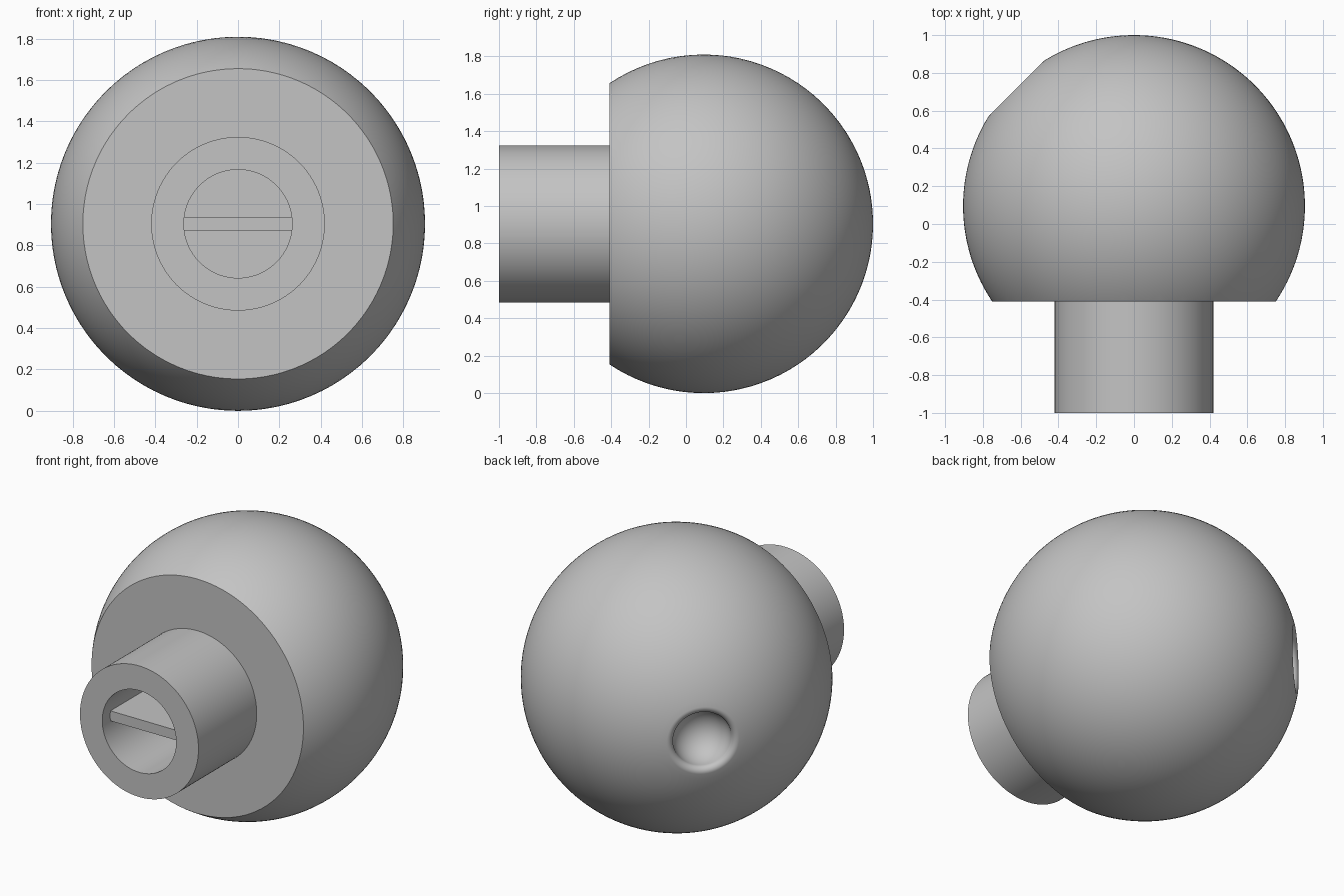
import bpy
import bmesh
from math import sin, cos, pi, asin
from mathutils import Vector, Matrix

cube = bpy.data.objects.get("Cube")
if cube:
    bpy.data.objects.remove(cube, do_unlink=True)

R = 0.905                        # ball radius
CENTRE = Vector((0, 0.095, R))
FACE_Y = -0.41                   # flat front face of the ball
SEGMENTS = 128

grey = bpy.data.materials.new("plain grey")
grey.use_nodes = True
grey.diffuse_color = (0.55, 0.55, 0.55, 1)
grey.node_tree.nodes["Principled BSDF"].inputs["Base Color"].default_value = (0.55, 0.55, 0.55, 1)


def arc(centre, radius, start, end, steps):
    """Points (distance from axis, height) with angles measured from the axis."""
    angles = [start + (end - start) * i / steps for i in range(steps + 1)]
    return [(centre[0] + radius * sin(t), centre[1] + radius * cos(t)) for t in angles]


def revolve(profile, axis, origin, closed=False):
    """Spin a profile about the given axis through origin."""
    bm = bmesh.new()
    verts = [bm.verts.new((r, 0, h)) for r, h in profile]
    pairs = list(zip(verts, verts[1:]))
    if closed:
        pairs.append((verts[-1], verts[0]))
    edges = [bm.edges.new(p) for p in pairs]
    bmesh.ops.spin(bm, geom=verts + edges, cent=(0, 0, 0), axis=(0, 0, 1),
                   angle=2 * pi, steps=SEGMENTS)
    bmesh.ops.remove_doubles(bm, verts=bm.verts[:], dist=1e-5)
    turn = Vector((0, 0, 1)).rotation_difference(Vector(axis)).to_matrix().to_4x4()
    bm.transform(Matrix.Translation(origin) @ turn)
    return bm


def finish(bm, name, smooth=True):
    bmesh.ops.recalc_face_normals(bm, faces=bm.faces[:])
    mesh = bpy.data.meshes.new(name)
    bm.to_mesh(mesh)
    bm.free()
    mesh.materials.append(grey)
    obj = bpy.data.objects.new(name, mesh)
    bpy.context.collection.objects.link(obj)
    if smooth:
        bpy.ops.object.select_all(action='DESELECT')
        obj.select_set(True)
        bpy.context.view_layer.objects.active = obj
        bpy.ops.object.shade_smooth_by_angle(angle=pi / 6)
    return obj


# Ball with a round dimple whose lip is softly rounded
LIP = 0.035
rim = asin(0.215 / R)
lip_centre = ((R - LIP) * sin(rim), (R - LIP) * cos(rim))
pit_radius = lip_centre[0] - LIP
pit = arc((0, lip_centre[1]), pit_radius, pi, pi / 2, 16)
lip = arc(lip_centre, LIP, -pi / 2, rim, 10)
shell = arc((0, 0), R, rim, pi, 72)
ball = revolve(pit + lip[1:] + shell[1:], (-1, 1, 0), CENTRE)

# Slice the front of the ball flat and cap it
bmesh.ops.bisect_plane(ball, geom=ball.verts[:] + ball.edges[:] + ball.faces[:], dist=1e-5,
                       plane_co=(0, FACE_Y, 0), plane_no=(0, -1, 0), clear_outer=True)
bmesh.ops.holes_fill(ball, edges=[e for e in ball.edges if e.is_boundary], sides=0)
finish(ball, "ball")

# Hollow stem
tube = [(0.262, 0.40), (0.262, 1), (0.42, 1), (0.42, 0.40)]
finish(revolve(tube, (0, -1, 0), Vector((0, 0, R)), closed=True), "stem")

# Thin plate dividing the bore
plate = bmesh.new()
bmesh.ops.create_cube(plate, size=1)
plate.transform(Matrix.Translation((0, -0.66, R)) @ Matrix.Diagonal((0.53, 0.52, 0.064, 1)))
finish(plate, "bore_plate", smooth=False)
